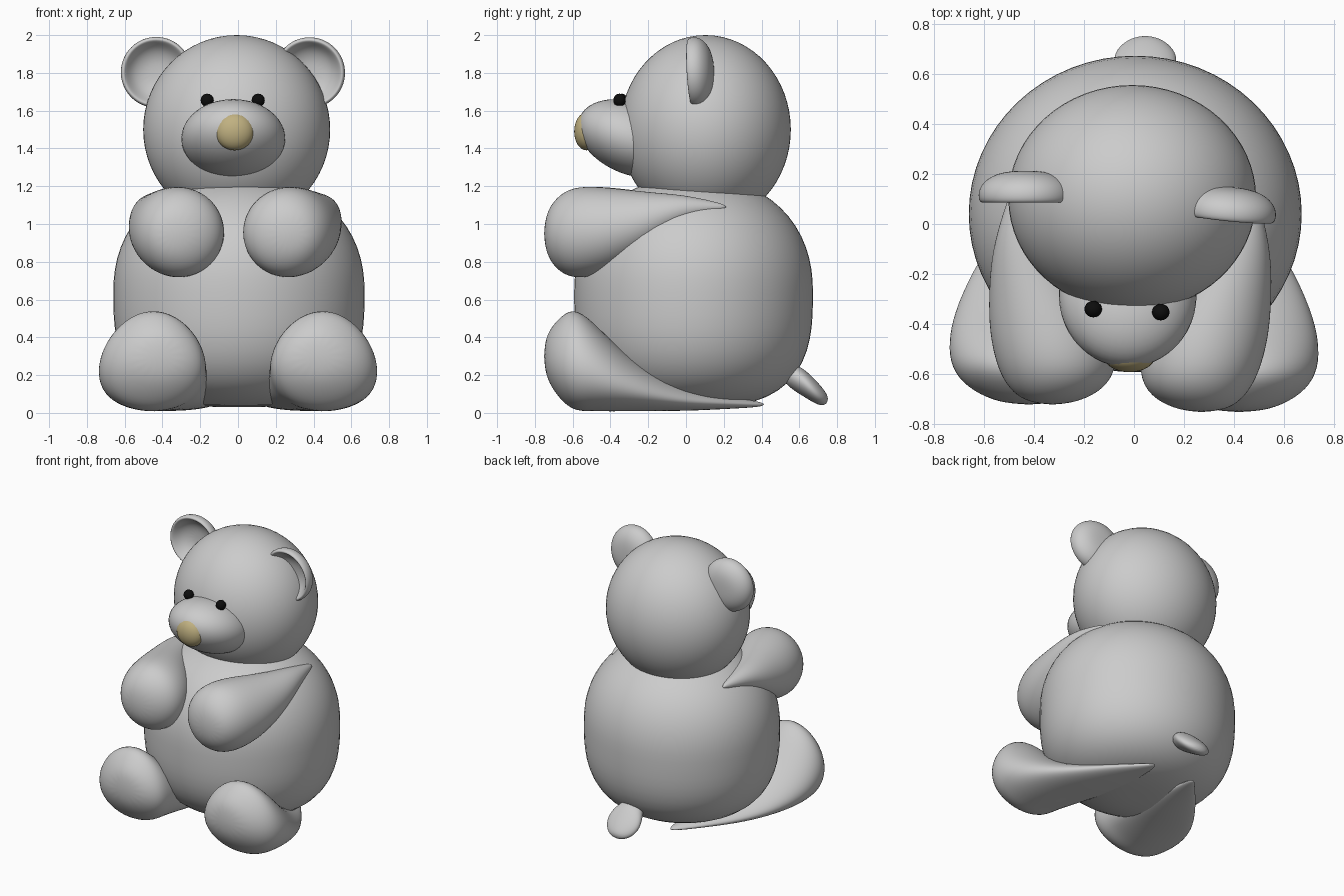
import bpy, bmesh, math
from mathutils import Vector

cube = bpy.data.objects.get("Cube")
if cube:
    bpy.data.objects.remove(cube)


def material(name, colour):
    m = bpy.data.materials.new(name)
    m.use_nodes = True
    m.diffuse_color = (*colour, 1)
    bsdf = next(n for n in m.node_tree.nodes if n.type == "BSDF_PRINCIPLED")
    bsdf.inputs["Base Color"].default_value = (*colour, 1)
    return m


GREY = material("soft grey", (0.6, 0.6, 0.6))
TAN = material("nose tan", (0.53, 0.44, 0.22))
BLACK = material("eye black", (0.004, 0.004, 0.004))


def finish(bm, name, mat, loc=(0, 0, 0), rot=(0, 0, 0), subdiv=0):
    bmesh.ops.recalc_face_normals(bm, faces=bm.faces)
    for f in bm.faces:
        f.smooth = True
    mesh = bpy.data.meshes.new(name)
    bm.to_mesh(mesh)
    bm.free()
    mesh.materials.append(mat)
    ob = bpy.data.objects.new(name, mesh)
    ob.location, ob.rotation_euler = loc, rot
    bpy.context.collection.objects.link(ob)
    if subdiv:
        mod = ob.modifiers.new("Smooth", "SUBSURF")
        mod.levels = mod.render_levels = subdiv
    return ob


def blob(name, mat, loc, radii, tilt=0, upper=2, lower=2, seg=48):
    """Ellipsoid whose upper and lower halves can be made fuller."""
    bm = bmesh.new()
    bmesh.ops.create_uvsphere(bm, u_segments=seg, v_segments=seg // 2, radius=1)
    for v in bm.verts:
        n = upper if v.co.z > 0 else lower
        k = (math.hypot(v.co.x, v.co.y) ** n + abs(v.co.z) ** n) ** (-1 / n)
        v.co = Vector(c * k * r for c, r in zip(v.co, radii))
    return finish(bm, name, mat, loc, (math.radians(tilt), 0, 0))


def loft(name, stations, ends, pear=0, side=1, shift=0, back=0, loc=(0, 0, 0), rot=(0, 0, 0), seg=16):
    """Rings (y, x, rx, z, rz) skinned front to back and closed by two poles."""
    bm = bmesh.new()

    def place(x, y, z):
        w = min(max((0.2 - y) / 0.9, 0), 1)
        return bm.verts.new((side * (x + shift * w), y + back * w, z))

    rings = []
    for y, x, rx, z, rz in stations:
        ring = []
        for i in range(seg):
            a = math.tau * i / seg
            c, s = math.cos(a) * 1.02, math.sin(a) * 1.02
            ring.append(place(x + rx * c * (1 - pear * s), y, z + rz * s))
        rings.append(ring)
    for a, b in zip(rings, rings[1:]):
        for i in range(seg):
            j = (i + 1) % seg
            bm.faces.new((a[i], a[j], b[j], b[i]))
    for ring, end, st in ((rings[0], ends[0], stations[0]), (rings[-1], ends[1], stations[-1])):
        pole = place(st[1], end, st[3])
        for i in range(seg):
            bm.faces.new((ring[i], ring[(i + 1) % seg], pole))
    return finish(bm, name, GREY, loc, rot, subdiv=2)


# Torso and head
blob("body", GREY, (0.005, 0.04, 0.64), (0.665, 0.632, 0.61), upper=2.2, lower=2.9, seg=64)
blob("head", GREY, (-0.007, 0.103, 1.5), (0.495, 0.452, 0.5), seg=64)

# Face
blob("muzzle", GREY, (-0.025, -0.285, 1.452), (0.275, 0.3, 0.19), tilt=-22)
blob("nose", TAN, (-0.018, -0.527, 1.49), (0.103, 0.065, 0.1), seg=32)
for name, x, y in (("right_eye", -0.163, -0.34), ("left_eye", 0.107, -0.352)):
    blob(name, BLACK, (x, y, 1.655), (0.035, 0.033, 0.035), seg=20)

# Dished ears: domed back, rolled rim, hollow front
ear = [(y, 0, r, 0, r) for y, r in (
    (0.025, 0.07), (0.0, 0.125), (-0.045, 0.158), (-0.066, 0.175),
    (-0.045, 0.192), (0.01, 0.185), (0.052, 0.13), (0.065, 0.07))]
loft("right_ear", ear, (0.03, 0.068), loc=(-0.433, 0.145, 1.803))
loft("left_ear", ear, (0.03, 0.068), loc=(0.383, 0.08, 1.803), rot=(0.06, 0, -0.1))

# Tapered limbs
arm = [(-0.738, 0.27, 0.11, 0.95, 0.11), (-0.69, 0.255, 0.19, 0.95, 0.19),
       (-0.6, 0.257, 0.243, 0.953, 0.247), (-0.45, 0.29, 0.25, 0.963, 0.235),
       (-0.3, 0.35, 0.2, 0.99, 0.19), (-0.15, 0.41, 0.14, 1.035, 0.13),
       (0, 0.445, 0.08, 1.085, 0.068), (0.19, 0.45, 0.02, 1.09, 0.02)]
leg = [(-0.738, 0.42, 0.14, 0.3, 0.12), (-0.68, 0.43, 0.24, 0.29, 0.205),
       (-0.6, 0.45, 0.28, 0.285, 0.277), (-0.5, 0.455, 0.285, 0.25, 0.242),
       (-0.38, 0.44, 0.28, 0.185, 0.178), (-0.2, 0.395, 0.25, 0.115, 0.105),
       (0, 0.33, 0.19, 0.07, 0.06), (0.2, 0.25, 0.12, 0.055, 0.035),
       (0.39, 0.17, 0.03, 0.045, 0.015)]
for prefix, side, shift, back in (("right", -1, 0.055, 0.03), ("left", 1, 0, 0)):
    loft(prefix + "_arm", arm, (-0.755, 0.22), side=side, shift=shift, back=back)
    loft(prefix + "_leg", leg, (-0.755, 0.42), pear=0.15, side=side, back=back)

# Drooping tail
tail = [(0.54, 0.045, 0.08, 0.2, 0.06), (0.6, 0.045, 0.11, 0.175, 0.075),
        (0.65, 0.045, 0.13, 0.14, 0.07), (0.7, 0.045, 0.115, 0.1, 0.06),
        (0.74, 0.045, 0.065, 0.075, 0.035)]
loft("tail", tail, (0.5, 0.755))
